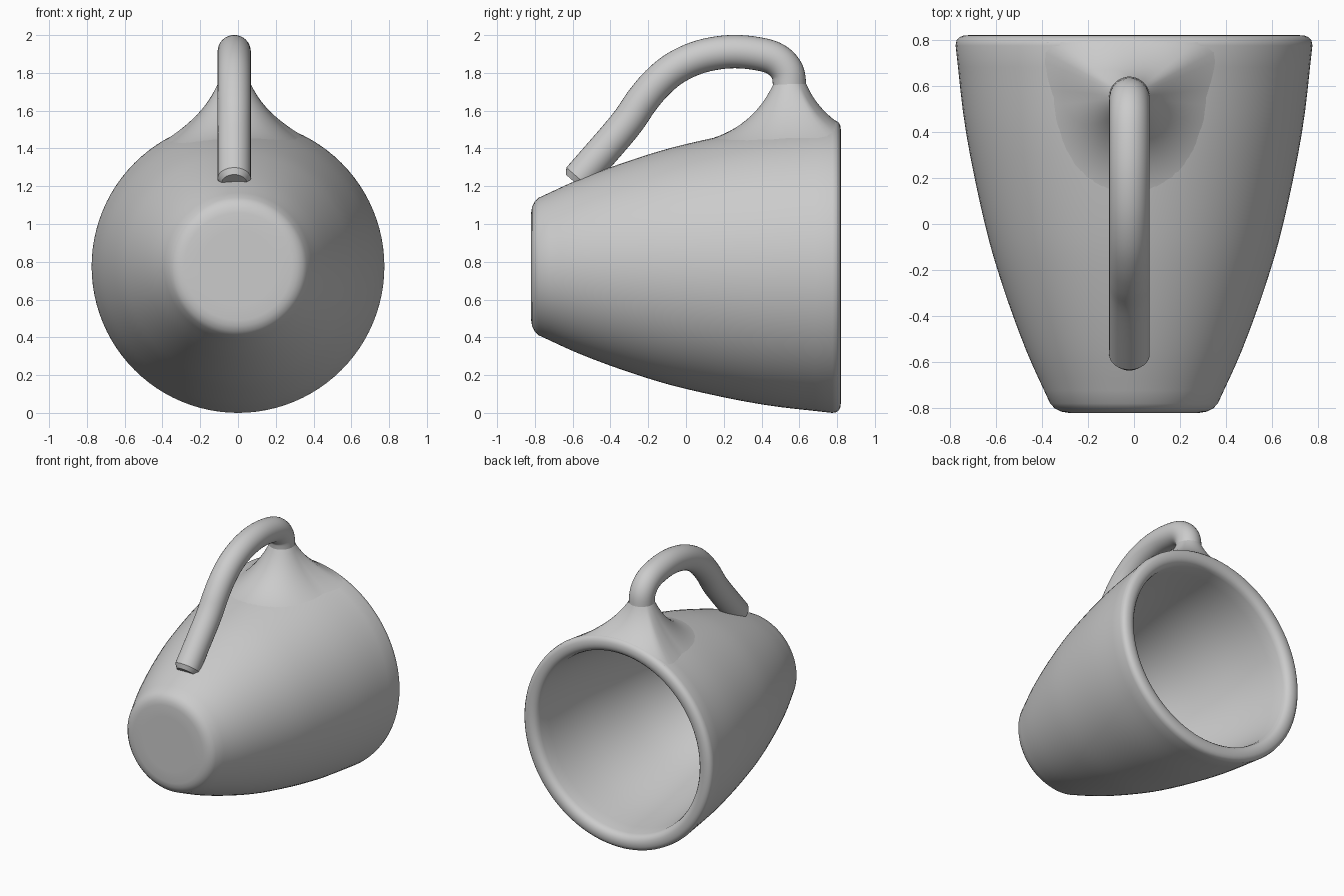
import bpy, bmesh, math
from mathutils import Vector

cube = bpy.data.objects.get("Cube")
if cube:
    bpy.data.objects.remove(cube, do_unlink=True)

GREY = (0.6, 0.6, 0.6, 1)
glaze = bpy.data.materials.new("grey glaze")
glaze.use_nodes = True
glaze.diffuse_color = GREY
glaze.node_tree.nodes["Principled BSDF"].inputs["Base Color"].default_value = GREY

AXIS_Z = 0.775   # height of the lying mug's axis
HX = -0.02       # handle sits slightly off centre
NECK_Y, NECK_Z, TUBE = 0.55, 1.74, 0.088
THICK = 0.112    # wall thickness


def loft(name, rings, caps=True):
    """Skin a list of equal-sized closed rings."""
    bm = bmesh.new()
    rows = [[bm.verts.new(p) for p in ring] for ring in rings]
    n = len(rows[0])
    for a, b in zip(rows, rows[1:]):
        for i in range(n):
            j = (i + 1) % n
            bm.faces.new((a[i], a[j], b[j], b[i]))
    if caps:
        bm.faces.new(rows[0][::-1])
        bm.faces.new(rows[-1])
    bmesh.ops.recalc_face_normals(bm, faces=bm.faces)
    mesh = bpy.data.meshes.new(name)
    bm.to_mesh(mesh)
    bm.free()
    mesh.materials.append(glaze)
    obj = bpy.data.objects.new(name, mesh)
    bpy.context.collection.objects.link(obj)
    bpy.ops.object.select_all(action='DESELECT')
    bpy.context.view_layer.objects.active = obj
    obj.select_set(True)
    bpy.ops.object.shade_smooth_by_angle(angle=math.radians(35))
    return obj


def spline(points, steps):
    """Catmull-Rom curve through 2D points."""
    pts = [Vector(p) for p in points]
    pts = [2 * pts[0] - pts[1]] + pts + [2 * pts[-1] - pts[-2]]
    out = []
    for a, b, c, d in zip(pts, pts[1:], pts[2:], pts[3:]):
        for k in range(steps):
            t = k / steps
            out.append(0.5 * (2 * b + (c - a) * t + (2 * a - 5 * b + 4 * c - d) * t * t
                              + (3 * b - a - 3 * c + d) * t ** 3))
    return out + [pts[-2]]


def circle(n):
    return [(math.cos(2 * math.pi * i / n), math.sin(2 * math.pi * i / n)) for i in range(n)]


# Mug body: base, outer wall, full rounded rim, inner wall, floor, as (y, radius)
wall = spline([(-0.78, 0.364), (-0.55, 0.468), (-0.27, 0.57), (0, 0.648),
               (0.4, 0.73), (0.775, 0.775)], 4)


def wall_radius(y):
    for a, b in zip(wall, wall[1:]):
        if y <= b.x:
            return a.y + (b.y - a.y) * (y - a.x) / (b.x - a.x)
    return wall[-1].y


def body_top(x, y):
    return AXIS_Z + math.sqrt(wall_radius(y) ** 2 - x * x)


base = [(-0.82, 0.2), (-0.82, 0.285), (-0.815, 0.315), (-0.802, 0.343)]
rim = [(0.798, 0.771), (0.811, 0.759), (0.818, 0.742), (0.82, 0.72), (0.817, 0.7),
       (0.808, 0.682), (0.793, 0.669), (0.77, 0.662)]
inside = [(p.x, p.y - THICK) for p in reversed(wall) if -0.65 < p.x < 0.7]
floor = [(-0.68, 0.29), (-0.71, 0.24)]
profile = base + [tuple(p) for p in wall] + rim + inside + floor
loft("mug_body", [[(r * c, y, AXIS_Z + r * s) for c, s in circle(96)] for y, r in profile])

# Flared root blending the handle into the body beside the rim
flare = []
STEPS = 14
for k in range(STEPS + 1):
    t = k / STEPS
    ring = []
    for c, s in circle(64):
        reach = min(0.45, 0.24 / s) if s > 0 else 0.45
        mid = TUBE + 0.3 * (reach - TUBE)
        foot_z = body_top(HX + reach * c, NECK_Y + reach * s) - 0.003
        mid_z = body_top(HX + mid * c, NECK_Y + mid * s) + 0.01 + 0.08 * max(0, s)
        u, v, w = (1 - t) ** 2, 2 * t * (1 - t), t * t
        r = u * TUBE + v * mid + w * reach
        ring.append((HX + r * c, NECK_Y + r * s, u * NECK_Z + v * mid_z + w * foot_z))
    flare.append(ring)
loft("handle_root", flare, caps=False)

# Handle tube swept along a path in the y-z plane, with a bevelled tip
path = spline([(0.55, 1.71), (0.537, 1.805), (0.475, 1.872), (0.37, 1.903), (0.23, 1.912),
               (0.08, 1.887), (-0.05, 1.83), (-0.15, 1.75), (-0.235, 1.65),
               (-0.33, 1.515), (-0.567, 1.241)], 5)
tube = []
for i, p in enumerate(path):
    d = (path[min(i + 1, len(path) - 1)] - path[max(i - 1, 0)]).normalized()
    tube.append((p, d, TUBE))
tube.append((path[-1] + d * 0.03, d, TUBE * 0.75))
loft("handle", [[(HX + r * c, p.x - d.y * r * s, p.y + d.x * r * s) for c, s in circle(32)]
                for p, d, r in tube])
